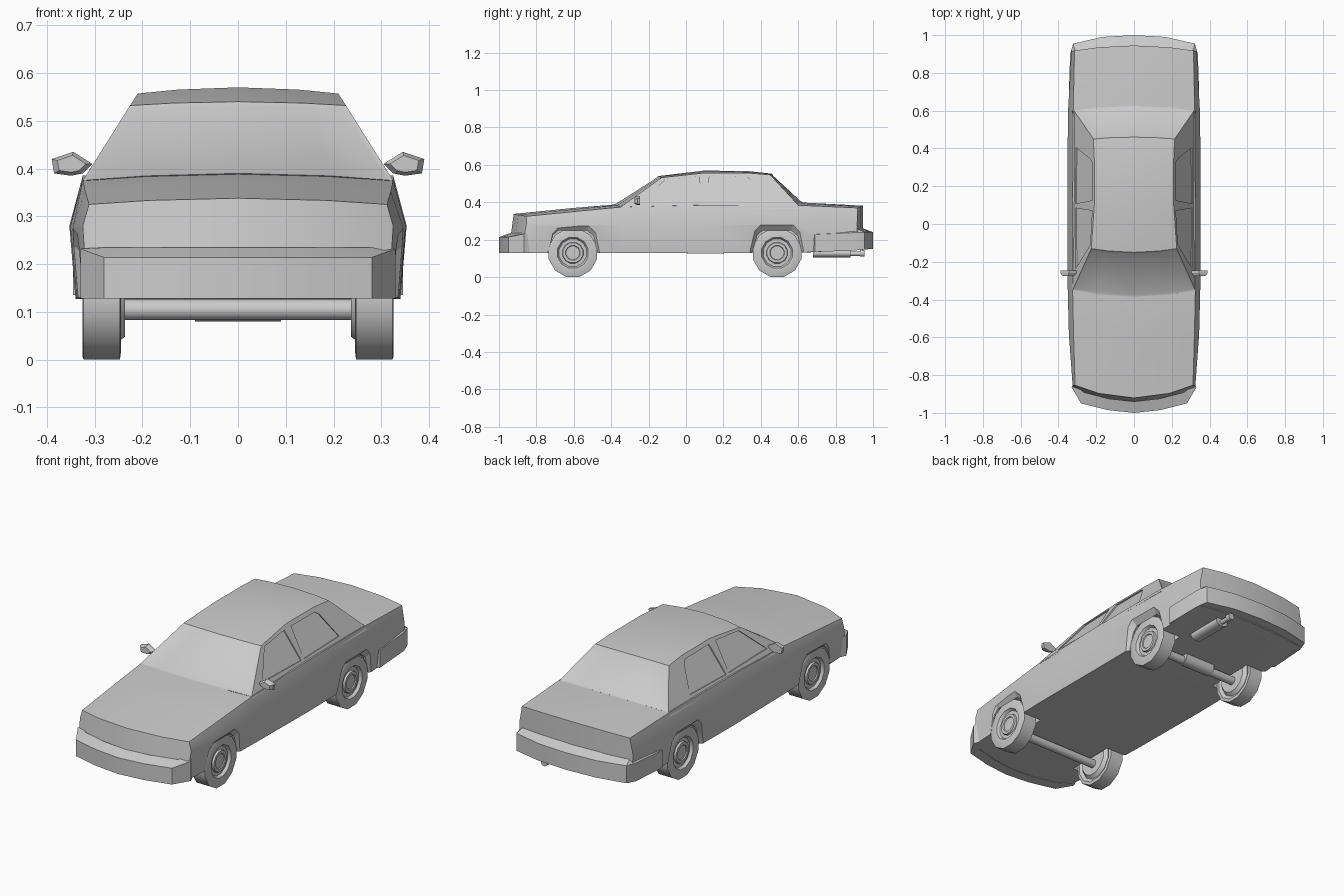
import bpy, bmesh, math

if "Cube" in bpy.data.objects:
    bpy.data.objects.remove(bpy.data.objects["Cube"])

paint = bpy.data.materials.new("plain_grey")
paint.use_nodes = True
GREY = (0.6, 0.6, 0.6, 1)
paint.diffuse_color = GREY
for node in paint.node_tree.nodes:
    if node.type == 'BSDF_PRINCIPLED':
        node.inputs["Base Color"].default_value = GREY


def finish(name, bm, angle=25):
    bmesh.ops.recalc_face_normals(bm, faces=bm.faces)
    mesh = bpy.data.meshes.new(name)
    bm.to_mesh(mesh)
    bm.free()
    mesh.materials.append(paint)
    obj = bpy.data.objects.new(name, mesh)
    bpy.context.collection.objects.link(obj)
    smooth(obj, angle)
    return obj


def smooth(obj, angle=25):
    bpy.ops.object.select_all(action='DESELECT')
    obj.select_set(True)
    bpy.context.view_layer.objects.active = obj
    bpy.ops.object.shade_smooth_by_angle(angle=math.radians(angle))


def loft(rings):
    """Skin closed rings of equal length and cap both ends."""
    bm = bmesh.new()
    rows = [[bm.verts.new(p) for p in ring] for ring in rings]
    n = len(rows[0])
    for a, b in zip(rows, rows[1:]):
        for i in range(n):
            j = (i + 1) % n
            bm.faces.new((a[i], a[j], b[j], b[i]))
    for row in (rows[0], rows[-1]):
        if n == 12:      # strip cap follows bowed ends
            for i in range(-3, 3):
                ids = dict.fromkeys(k % n for k in (i, i + 1, 5 - i, 6 - i))
                bm.faces.new([row[k] for k in ids])
        else:
            bm.faces.new(row)
    return bm


def cut(target, cutters):
    for cutter in cutters:
        cutter.hide_render = True
        mod = target.modifiers.new("cut", 'BOOLEAN')
        mod.operation = 'DIFFERENCE'
        mod.solver = 'EXACT'
        mod.object = cutter
        bpy.context.view_layer.objects.active = target
        bpy.ops.object.modifier_apply(modifier=mod.name)
        bpy.data.objects.remove(cutter)
    smooth(target)


def tube(name, axis, a, b, centre, radius, flat=1.0):
    """Round bar along x or y."""
    rings = []
    for t in (a, b):
        ring = []
        for k in range(16):
            ang = math.tau * k / 16
            u, w = radius * math.cos(ang), radius * flat * math.sin(ang)
            c, z = centre
            ring.append((t, c + u, z + w) if axis == 'x' else (c + u, t, z + w))
        rings.append(ring)
    return finish(name, loft(rings), 40)


# Lower body: y, bow, lean, sill x, waist x, shoulder x, floor z, shoulder z, crown z
stations = [
    (-.95, .075, .14, .315, .325, .312, .13, .325, .338),
    (-.6, .02, 0, .332, .345, .32, .13, .352, .37),
    (-.36, .02, 0, .338, .351, .325, .13, .375, .39),
    (.1, 0, 0, .34, .353, .325, .127, .385, .39),
    (.6, -.02, 0, .338, .35, .322, .13, .385, .4),
    (.945, -.03, 0, .322, .332, .315, .145, .37, .382),
]
rings = []
for y, bow, lean, xb, xm, xs, zb, zs, zc in stations:
    half = [(0, zc), (xs * .6, zc - (zc - zs) * .36), (xs, zs),
            (xm, .28), (xb, zb), (xs * .6, zb), (0, zb)]
    ring = half + [(-x, z) for x, z in half[5:0:-1]]
    rings.append([(x, y + bow * (x / xm) ** 2 + lean * (z - zb), z) for x, z in ring])
body = finish("body", loft(rings))

# Wheel arches with a flared lip
FRONT_Y, REAR_Y = -.605, .487
arch = [(-.172, .04), (-.165, .13), (-.125, .26), (-.09, .29),
        (.09, .29), (.13, .255), (.165, .13), (.172, .04)]
wells = []
for s in (-1, 1):
    for cy in (FRONT_Y, REAR_Y):
        wells.append(finish("well_cutter", loft(
            [[(s * x, cy + y * k, .04 + (z - .04) * k) for y, z in arch]
             for x, k in ((.22, .84), (.325, .84), (.36, 1.0))])))
cut(body, wells)

# Cabin: edge y, centre y, edge x, edge z, crown z
rings = []
for ye, yc, x, ze, zc in [
        (-.35, -.385, .325, .375, .39), (-.13, -.15, .226, .532, .54),
        (.1, .1, .21, .557, .57), (.34, .34, .21, .556, .566),
        (.45, .46, .215, .547, .553), (.6, .625, .318, .385, .4)]:
    ring = [(.329, ye, .365)]
    for f in (1, .6, 0, -.6, -1):
        ring.append((x * f, yc + (ye - yc) * f * f, zc + (ze - zc) * f * f))
    rings.append(ring + [(-.329, ye, .365)])
bm = loft(rings)
bmesh.ops.recalc_face_normals(bm, faces=bm.faces)
for s in (-1, 1):
    # windscreen and rear window
    glass = [f for f in bm.faces if s * f.normal.y > .4 and f.normal.z > .3
             and abs(f.normal.x) < .4]
    bmesh.ops.inset_region(bm, faces=glass, thickness=.013, depth=-.004)
cabin = finish("cabin", bm)

# Recessed side windows
front_window = [(-.235, .4), (-.11, .522), (.07, .538), (.085, .395)]
rear_window = [(.108, .395), (.125, .538), (.325, .536), (.345, .52), (.405, .4)]
panes = []
for s in (-1, 1):
    for outline in (front_window, rear_window):
        panes.append(finish("window_cutter", loft(
            [[(s * (.325 - (z - .38) * .647 + d), y, z) for y, z in outline]
             for d in (-.01, .05)])))
cut(cabin, panes)


# Wraparound bumpers: path of x, y, floor z, lip z, ledge z, depth
def bumper(name, path, back):
    pts = [(-p[0],) + p[1:] for p in path] + path[-2::-1]
    finish(name, loft([[(x, y, zb), (x, y, zl), (x * .96, y + back * d, zt),
                        (x * .96, y + back * d, zb)]
                       for x, y, zb, zl, zt, d in pts]))


bumper("front_bumper", [(.33, -.865, .128, .232, .235, .03),
                        (.28, -.95, .128, .214, .235, .06),
                        (.14, -.985, .128, .214, .235, .06),
                        (0, -1, .128, .214, .235, .06)], 1)
bumper("rear_bumper", [(.345, .69, .135, .228, .23, .01),
                       (.338, .9, .142, .238, .25, .02),
                       (.322, .955, .148, .24, .263, .05),
                       (.17, .99, .15, .24, .263, .06),
                       (0, 1, .15, .24, .263, .06)], -1)

# Wheels, turned profile of x and radius
wheel_profile = [(.237, .04), (.237, .085), (.255, .1), (.245, .118), (.247, .134),
                 (.323, .134), (.325, .13), (.325, .085), (.311, .076),
                 (.311, .058), (.321, .055), (.321, .04), (.316, .037)]
for s, side in ((1, "left"), (-1, "right")):
    for cy, end in ((FRONT_Y, "front"), (REAR_Y, "rear")):
        finish(f"{end}_{side}_wheel", loft(
            [[(s * x, cy + r * math.cos(math.tau * (k + .5) / 12),
               .13 + r * math.sin(math.tau * (k + .5) / 12)) for k in range(12)]
             for x, r in wheel_profile]), 31)

    # Door mirror
    shell = [(.305, .41), (.345, .435), (.39, .42), (.385, .39), (.35, .385), (.325, .39)]
    finish(f"{side}_mirror", loft(
        [[(s * (.35 + (x - .35) * k), y, .41 + (z - .41) * k) for x, z in shell]
         for y, k in ((-.275, .7), (-.26, 1), (-.245, 1))]))

# Running gear
tube("front_axle", 'x', -.25, .25, (FRONT_Y, .105), .022)
tube("rear_axle", 'x', -.25, .25, (REAR_Y, .105), .022)
tube("differential", 'x', -.09, .09, (REAR_Y, .115), .035)
tube("muffler", 'y', .68, .88, (.16, .127), .036, .65)
tube("tailpipe", 'y', .87, .935, (.16, .125), .012)
tube("tailpipe_tip", 'y', .93, .955, (.16, .127), .018)
